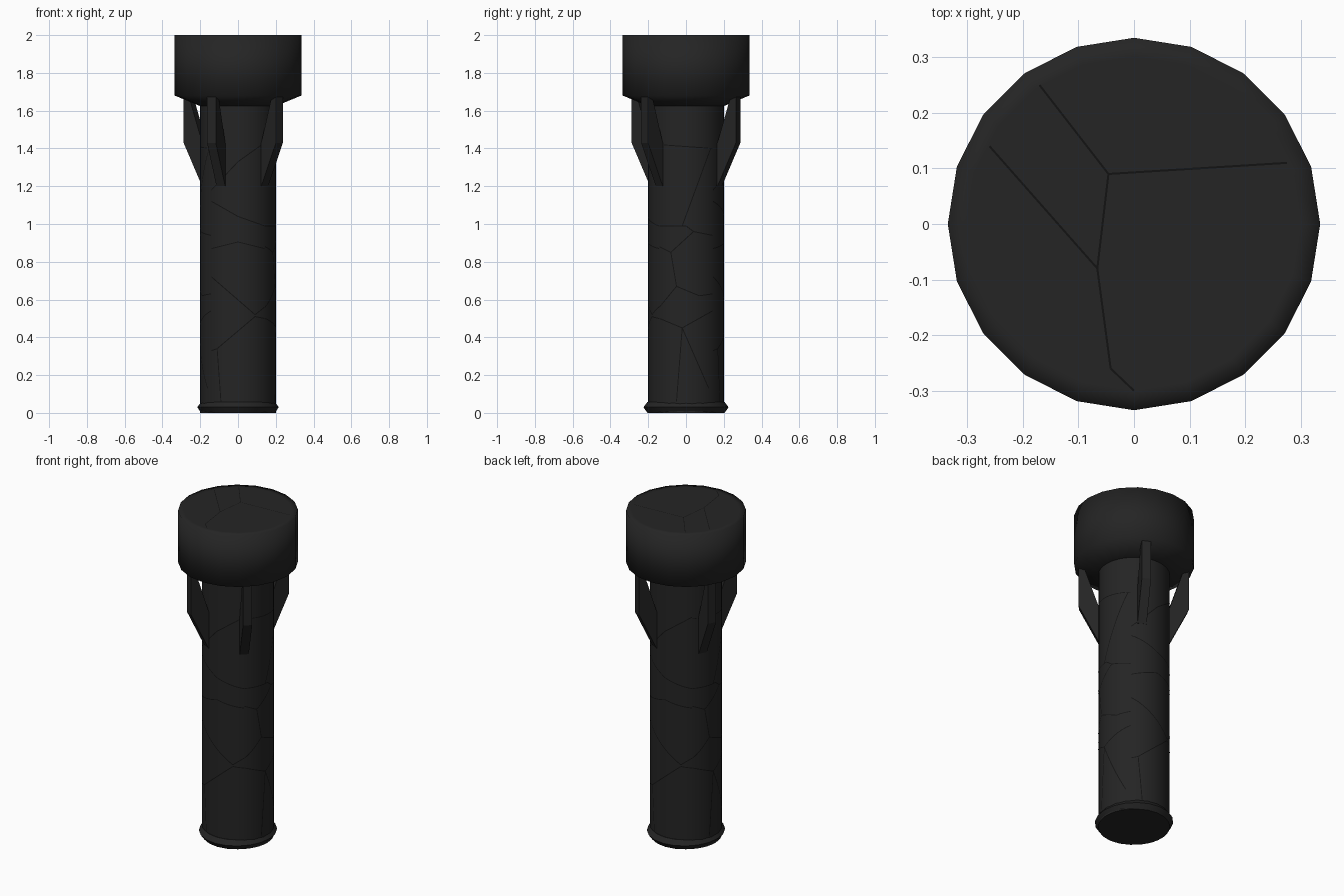
import bpy, bmesh, math
from mathutils import Vector

if "Cube" in bpy.data.objects:
    bpy.data.objects.remove(bpy.data.objects["Cube"])

def material(name, v):
    m = bpy.data.materials.new(name)
    m.diffuse_color = (v, v, v, 1)
    m.use_nodes = True
    m.node_tree.nodes["Principled BSDF"].inputs["Base Color"].default_value = m.diffuse_color
    return m

BODY = material("dark_rubber", 0.018)
LINE = material("crack_black", 0.006)

def finish(bm, name, mat, smooth=None):
    bmesh.ops.recalc_face_normals(bm, faces=bm.faces)
    me = bpy.data.meshes.new(name)
    bm.to_mesh(me)
    bm.free()
    me.materials.append(mat)
    ob = bpy.data.objects.new(name, me)
    bpy.context.collection.objects.link(ob)
    if smooth:
        bpy.ops.object.select_all(action='DESELECT')
        ob.select_set(True)
        bpy.context.view_layer.objects.active = ob
        bpy.ops.object.shade_smooth_by_angle(angle=math.radians(smooth))
    return ob

def lathe(name, profile, smooth, sides=20, sx=1, sy=1):
    bm = bmesh.new()
    rings = [[bm.verts.new((r * sx * math.cos(2 * math.pi * i / sides),
                            r * sy * math.sin(2 * math.pi * i / sides), z))
              for i in range(sides)] for r, z in profile]
    for a, b in zip(rings, rings[1:]):
        for i in range(sides):
            j = (i + 1) % sides
            bm.faces.new((a[i], a[j], b[j], b[i]))
    bm.faces.new(rings[0])
    bm.faces.new(rings[-1])
    return finish(bm, name, BODY, smooth)

# Shaft, flared foot and head
lathe("shaft", [(0.2, 0), (0.2, 1.68)], 40, sides=40)
lathe("foot_flare", [(0.2, 0), (0.221, 0.03), (0.2, 0.058)], 30, sx=0.975, sy=1.02)
lathe("head", [(0.19, 1.62), (0.335, 1.68), (0.335, 2.0), (0.3, 2.0)], 120)

# Support fins between shaft and head
FIN = [(0.31, 1.675), (0.31, 1.43), (0.2, 1.2), (0.17, 1.2), (0.17, 1.37), (0.2, 1.43), (0.272, 1.655)]
for n, deg in enumerate((-117, -45, 63, 153)):
    a = math.radians(deg)
    out, side = Vector((math.cos(a), math.sin(a), 0)), Vector((-math.sin(a), math.cos(a), 0))
    bm = bmesh.new()
    s1, s2 = [[bm.verts.new(out * r + side * s + Vector((0, 0, z))) for r, z in FIN]
              for s in (-0.026, 0.026)]
    bm.faces.new(s1)
    bm.faces.new(s2)
    for i in range(len(FIN)):
        j = (i + 1) % len(FIN)
        bm.faces.new((s1[i], s1[j], s2[j], s2[i]))
    finish(bm, f"support_fin_{n + 1}", BODY)

# Hairline cracks: thin strips lying on the surface
def strip(bm, pts, normal, w=0.0025):
    for p, q in zip(pts, pts[1:]):
        if (q - p).length < 1e-5:
            continue
        vs = []
        for v in (p, q):
            n = normal(v)
            t = n.cross(q - p).normalized() * w
            vs += [bm.verts.new(v + t), bm.verts.new(v - t)]
        bm.faces.new((vs[0], vs[1], vs[3], vs[2]))

# Cracks on the flat top
bm = bmesh.new()
for path in ([(-.17, .25), (-.046, .09), (.275, .11)],
             [(-.046, .09), (-.066, -.08), (-.26, .14)],
             [(-.066, -.08), (-.042, -.26), (0, -.3)]):
    strip(bm, [Vector((x, y, 2.0005)) for x, y in path], lambda v: Vector((0, 0, 1)), 0.0018)
finish(bm, "top_cracks", LINE)

# Cracks on the shaft: (sideways offset, height), seen from front and from right
FRONT = [[(-.14, 1.18), (0, 1.33), (.14, 1.43)], [(-.14, 1.12), (0, 1.04), (.14, .99)],
         [(-.14, .87), (0, .905), (.14, .87)], [(-.14, .72), (.09, .52), (.14, .56)],
         [(.14, .5), (.09, .51), (-.11, .34), (-.14, .33)], [(-.11, .34), (-.09, .06)]]
RIGHT = [[(-.14, .99), (0, .99), (.04, .96), (.14, .94)], [(-.02, .99), (.13, 1.4)],
         [(.04, .96), (-.08, .85), (-.14, .88)], [(-.08, .85), (-.05, .67), (-.14, .56)],
         [(-.05, .67), (.07, .62), (.14, .63)], [(-.14, .5), (-.02, .45), (.14, .54)],
         [(-.02, .45), (-.05, .06)], [(-.02, .45), (.12, .13)], [(-.14, 1.42), (.14, 1.4)]]
bm = bmesh.new()
for paths, base in ((FRONT, -90), (RIGHT, 0), (FRONT, 90), (RIGHT, 180)):
    for path in paths:
        pts = []
        for (u0, z0), (u1, z1) in zip(path, path[1:]):
            for k in range(9):
                f = k / 8
                a = math.radians(base) + math.asin((u0 + (u1 - u0) * f) / 0.2)
                pts.append(Vector((0.2008 * math.cos(a), 0.2008 * math.sin(a), z0 + (z1 - z0) * f)))
        strip(bm, pts, lambda v: Vector((v.x, v.y, 0)).normalized())
finish(bm, "shaft_cracks", LINE)
